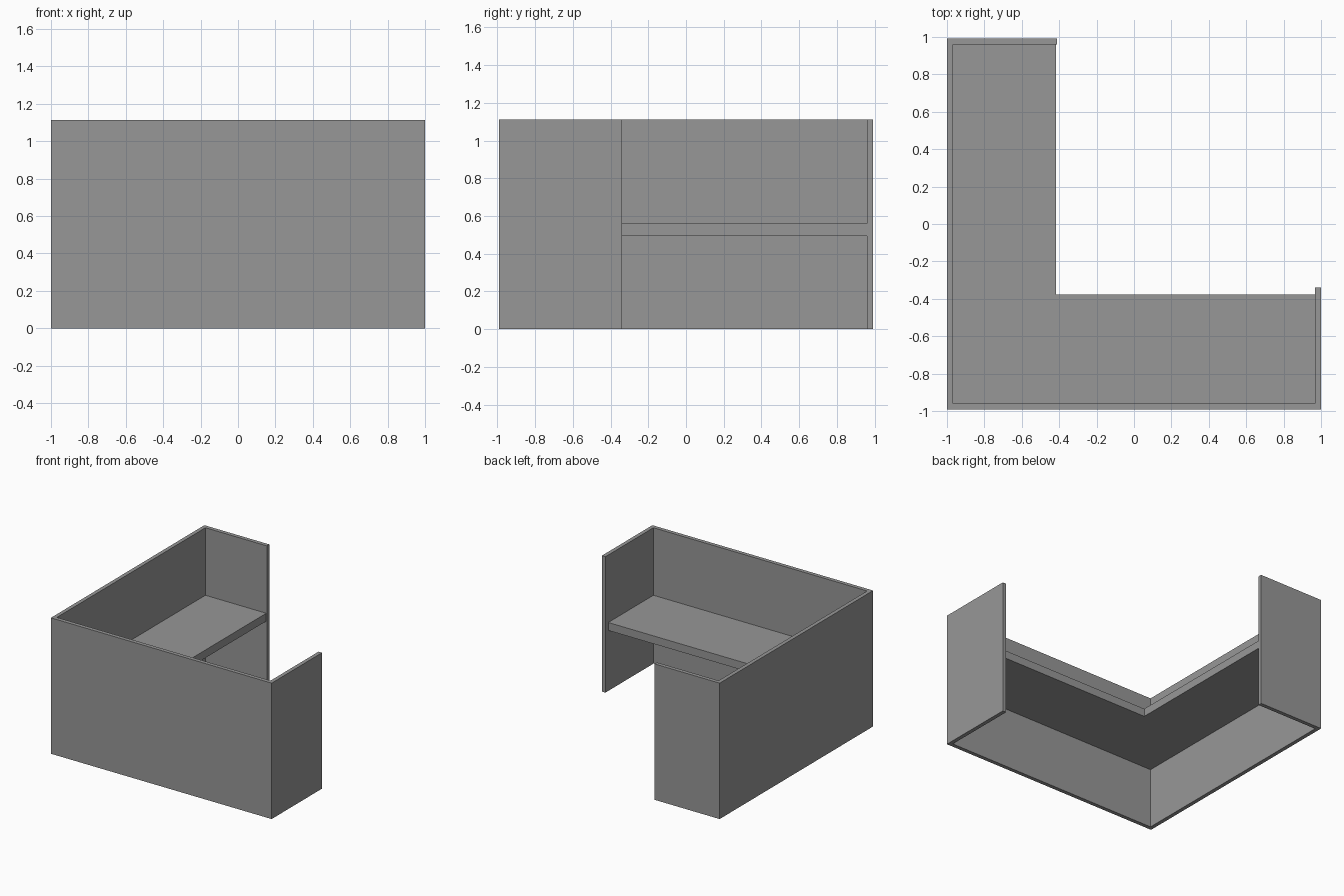
import bpy
import bmesh

cube = bpy.data.objects.get("Cube")
if cube:
    bpy.data.objects.remove(cube, do_unlink=True)

# Overall sizes
HX, HY = 1.0, 0.993
HEIGHT = 1.113
WALL = 0.032
BACK_END_X = -0.412
SIDE_END_Y = -0.34
DESK_X, DESK_Y = -0.417, -0.377
DESK_LOW, DESK_TOP = 0.495, 0.56

grey = bpy.data.materials.new("plain_grey")
grey.use_nodes = True
colour = (0.31, 0.31, 0.31, 1)
grey.diffuse_color = colour
grey.node_tree.nodes["Principled BSDF"].inputs["Base Color"].default_value = colour


def extrude_outline(name, outline, low, high):
    """Make a solid from a floor-plan outline."""
    bm = bmesh.new()
    base = bm.faces.new([bm.verts.new((x, y, low)) for x, y in outline])
    top = bmesh.ops.extrude_face_region(bm, geom=[base], use_keep_orig=True)
    moved = [g for g in top["geom"] if isinstance(g, bmesh.types.BMVert)]
    bmesh.ops.translate(bm, vec=(0, 0, high - low), verts=moved)
    bmesh.ops.recalc_face_normals(bm, faces=bm.faces)
    mesh = bpy.data.meshes.new(name)
    bm.to_mesh(mesh)
    bm.free()
    mesh.materials.append(grey)
    obj = bpy.data.objects.new(name, mesh)
    bpy.context.collection.objects.link(obj)
    return obj


ix, iy = HX - WALL, HY - WALL

# Privacy walls: back return, long right side, front and short left return
extrude_outline("privacy_walls", [
    (BACK_END_X, HY), (-HX, HY), (-HX, -HY), (HX, -HY),
    (HX, SIDE_END_Y), (ix, SIDE_END_Y), (ix, -iy), (-ix, -iy),
    (-ix, iy), (BACK_END_X, iy)], 0, HEIGHT)

# L-shaped worktop fitted between the walls
extrude_outline("corner_worktop", [
    (-ix, -iy), (ix, -iy), (ix, DESK_Y), (DESK_X, DESK_Y),
    (DESK_X, iy), (-ix, iy)], DESK_LOW, DESK_TOP)
